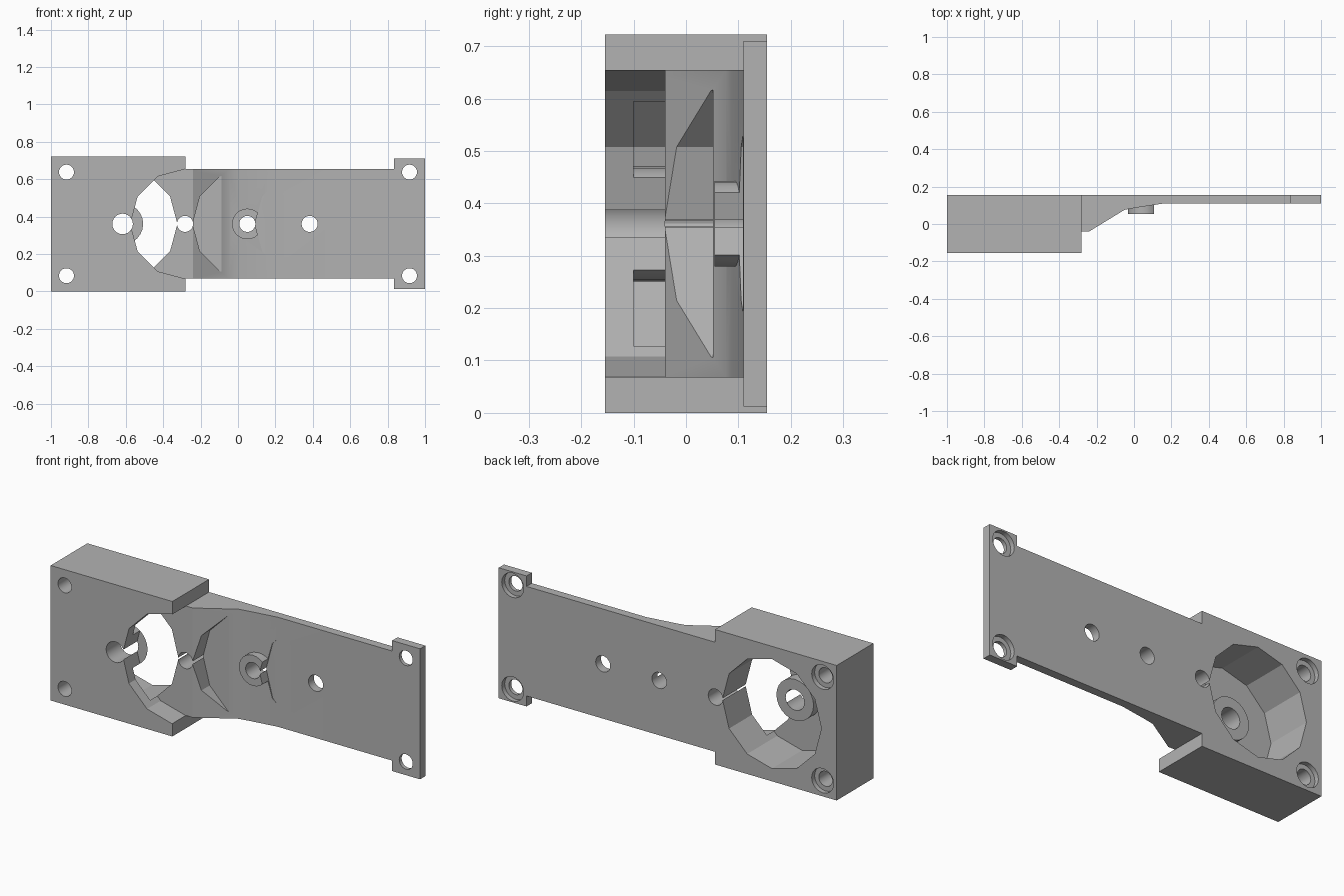
import bpy, bmesh, math
from mathutils import Matrix

cube = bpy.data.objects.get("Cube")
if cube:
    bpy.data.objects.remove(cube, do_unlink=True)

grey = bpy.data.materials.new("plain_grey")
grey.use_nodes = True
colour = (0.45, 0.45, 0.45, 1)
grey.diffuse_color = colour
grey.node_tree.nodes["Principled BSDF"].inputs["Base Color"].default_value = colour

MID = 0.361                                    # height of the gear axis line
BACK, FRONT = 0.155, -0.155
AXES = [-0.617, -0.283, 0.05, 0.383]           # gear axes along the plate
GEAR_R = 0.293


def make(name, bm):
    bmesh.ops.recalc_face_normals(bm, faces=bm.faces)
    mesh = bpy.data.meshes.new(name)
    bm.to_mesh(mesh)
    bm.free()
    mesh.materials.append(grey)
    obj = bpy.data.objects.new(name, mesh)
    bpy.context.collection.objects.link(obj)
    return obj


def box(name, x0, x1, y0, y1, z0, z1):
    bm = bmesh.new()
    bmesh.ops.create_cube(bm, size=1)
    bmesh.ops.transform(bm, verts=bm.verts, matrix=Matrix.Translation(
        ((x0 + x1) / 2, (y0 + y1) / 2, (z0 + z1) / 2)) @ Matrix.Diagonal((x1 - x0, y1 - y0, z1 - z0, 1)))
    return make(name, bm)


def disc(name, x, z, r, y0, y1, sides=24):
    bm = bmesh.new()
    bmesh.ops.create_cone(bm, cap_ends=True, segments=sides, radius1=r, radius2=r, depth=y1 - y0)
    turn = Matrix.Rotation(math.pi / 2, 4, 'X') @ Matrix.Rotation(math.pi / 2, 4, 'Z')
    bmesh.ops.transform(bm, verts=bm.verts, matrix=Matrix.Translation((x, (y0 + y1) / 2, z)) @ turn)
    return make(name, bm)


def combine(target, tool, operation='DIFFERENCE'):
    mod = target.modifiers.new("combine", 'BOOLEAN')
    mod.operation, mod.solver, mod.object = operation, 'EXACT', tool
    graph = bpy.context.evaluated_depsgraph_get()
    mesh = bpy.data.meshes.new_from_object(target.evaluated_get(graph))
    target.modifiers.clear()
    target.data = mesh
    bpy.data.objects.remove(tool, do_unlink=True)


# Thick housing with the sloped strap and the end tab
plate = box("gear_plate", -1, -0.28, FRONT, BACK, 0, 0.722)
profile = [(-0.3, -0.04), (-0.24, -0.04), (-0.05, 0.076), (0.01, 0.087),
           (0.16, 0.11), (0.9, 0.11), (0.9, BACK), (-0.3, BACK)]
bm = bmesh.new()
face = bm.faces.new([bm.verts.new((x, y, 0.068)) for x, y in profile])
side = bmesh.ops.extrude_face_region(bm, geom=[face])["geom"]
bmesh.ops.translate(bm, vec=(0, 0, 0.586), verts=[v for v in side if isinstance(v, bmesh.types.BMVert)])
combine(plate, make("strap", bm), 'UNION')
combine(plate, box("end_tab", 0.835, 1, 0.11, BACK, 0.012, 0.71), 'UNION')

# Gear pockets: one from the back, two from the front
combine(plate, disc("back_pocket", AXES[0], MID, GEAR_R, -0.1, 0.3, 12))
combine(plate, disc("boss_large", AXES[0], MID, 0.11, -0.12, -0.04), 'UNION')
combine(plate, disc("front_pocket", AXES[1], MID, GEAR_R, -0.3, -0.04, 12))
combine(plate, disc("slope_pocket", AXES[2], MID, GEAR_R, -0.3, 0.052, 12))
combine(plate, disc("boss_small", AXES[2], MID, 0.082, 0.054, 0.13), 'UNION')
combine(plate, disc("end_pocket", AXES[3], MID, GEAR_R, -0.3, 0.109, 12))

# Axle holes
for x, r in zip(AXES, (0.055, 0.043, 0.043, 0.043)):
    combine(plate, disc("axle_hole", x, MID, r, -0.3, 0.3))

# Corner screw holes, counterbored from the back
for x in (-0.917, 0.917):
    for z in (MID - 0.277, MID + 0.277):
        combine(plate, disc("screw_hole", x, z, 0.04, -0.3, 0.3))
        combine(plate, disc("screw_recess", x, z, 0.065, 0.13, 0.3))

bpy.ops.object.select_all(action='DESELECT')
plate.select_set(True)
bpy.context.view_layer.objects.active = plate
bpy.ops.object.shade_smooth_by_angle(angle=math.radians(25))
